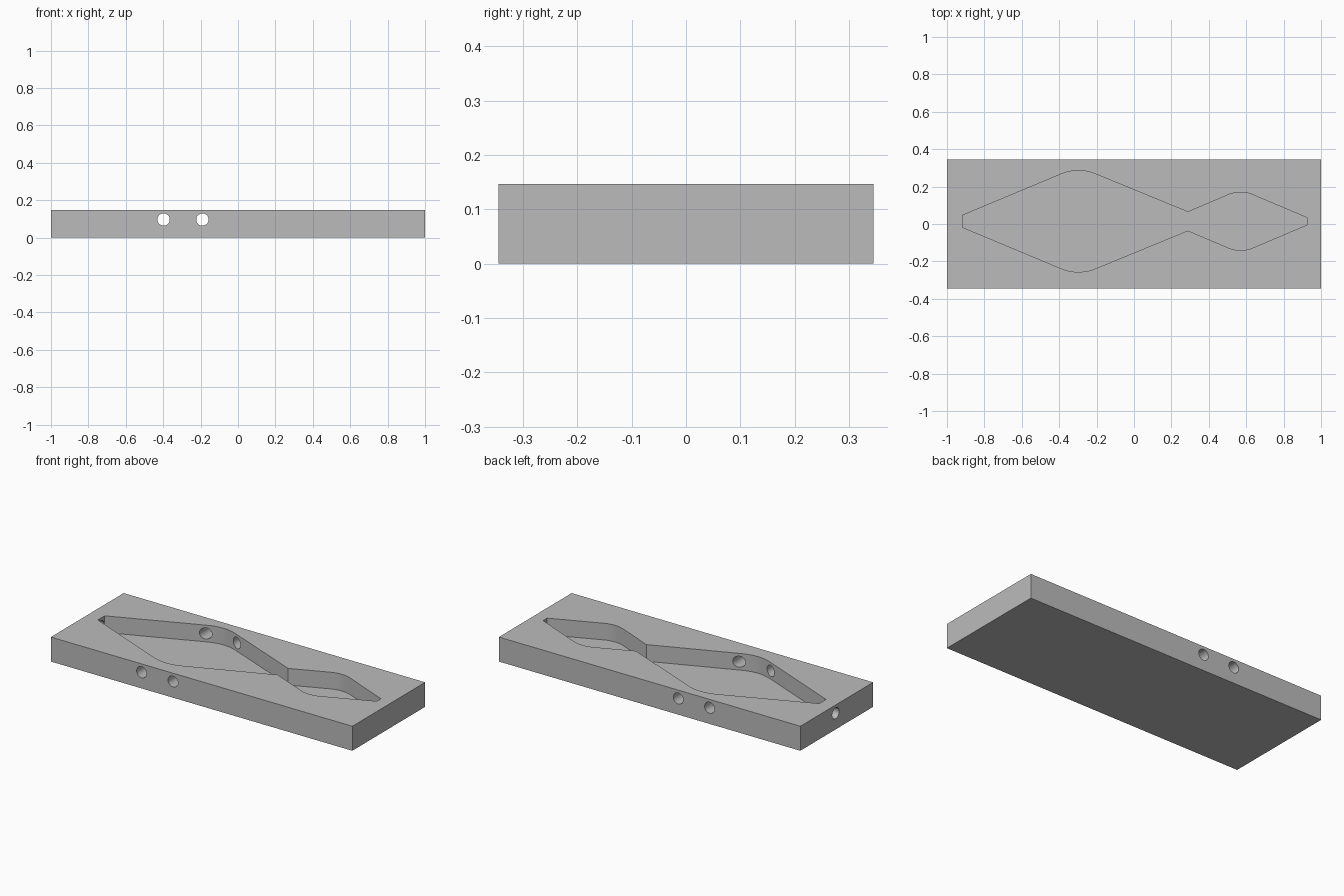
import bpy, bmesh, math
from mathutils import Vector

cube = bpy.data.objects.get("Cube")
if cube:
    bpy.data.objects.remove(cube, do_unlink=True)

HALF_Y, HEIGHT, FLOOR = 0.345, 0.147, 0.047
MID_Y = 0.0145          # centre line of the pocket
HOLE_R, HOLE_Z = 0.033, 0.097

grey = bpy.data.materials.new("plain grey")
grey.use_nodes = True
grey.diffuse_color = (0.5, 0.5, 0.5, 1)
grey.node_tree.nodes["Principled BSDF"].inputs["Base Color"].default_value = (0.5, 0.5, 0.5, 1)


def arc(x, top, radius, steps=12):
    """Rounded crest of the pocket outline, turning 22.5 degrees each side."""
    angles = [math.radians(-22.5 + 45 * i / steps) for i in range(steps + 1)]
    return [(x + radius * math.sin(a), top - radius * (1 - math.cos(a))) for a in angles]


def prism(name, outline, z0, z1):
    """Extrude a closed outline straight up."""
    bm = bmesh.new()
    base = bm.faces.new([bm.verts.new((x, y, z0)) for x, y in outline])
    top = bmesh.ops.extrude_face_region(bm, geom=[base])["geom"]
    bmesh.ops.translate(bm, vec=(0, 0, z1 - z0),
                        verts=[v for v in top if isinstance(v, bmesh.types.BMVert)])
    bmesh.ops.recalc_face_normals(bm, faces=bm.faces)
    mesh = bpy.data.meshes.new(name)
    bm.to_mesh(mesh)
    bm.free()
    obj = bpy.data.objects.new(name, mesh)
    bpy.context.collection.objects.link(obj)
    mesh.materials.append(grey)
    return obj


def drill(name, start, end):
    """Round cutter between two points."""
    a, b = Vector(start), Vector(end)
    bpy.ops.mesh.primitive_cylinder_add(vertices=32, radius=HOLE_R, depth=(b - a).length,
                                        location=(a + b) / 2)
    obj = bpy.context.object
    obj.name = name
    obj.rotation_euler = (b - a).to_track_quat("Z", "Y").to_euler()
    obj.data.materials.append(grey)
    return obj


# Block
block = prism("block", [(-1, -HALF_Y), (1, -HALF_Y), (1, HALF_Y), (-1, HALF_Y)], 0, HEIGHT)

# Pocket: one half outline, mirrored about the centre line
half = ([(-0.917, 0.032)] + arc(-0.297, 0.271, 0.24) + [(0.288, 0.05)]
        + arc(0.57, 0.155, 0.17) + [(0.925, 0.019)])
outline = [(x, MID_Y + w) for x, w in half] + [(x, MID_Y - w) for x, w in reversed(half)]
cutters = [prism("pocket_cutter", outline, FLOOR, HEIGHT + 0.1)]

# Two cross holes and one end hole
for x in (-0.398, -0.19):
    cutters.append(drill("cross_hole_cutter", (x, -0.5, HOLE_Z), (x, 0.5, HOLE_Z)))
cutters.append(drill("end_hole_cutter", (-1.1, 0.01, HOLE_Z), (-0.85, 0.01, HOLE_Z)))

# Cut the block
bpy.ops.object.select_all(action="DESELECT")
bpy.context.view_layer.objects.active = block
block.select_set(True)
for cutter in cutters:
    cutter.hide_render = True
    mod = block.modifiers.new("cut", "BOOLEAN")
    mod.operation, mod.solver, mod.object = "DIFFERENCE", "EXACT", cutter
    bpy.ops.object.modifier_apply(modifier=mod.name)
    bpy.data.objects.remove(cutter, do_unlink=True)

bpy.ops.object.shade_smooth_by_angle(angle=math.radians(20))
